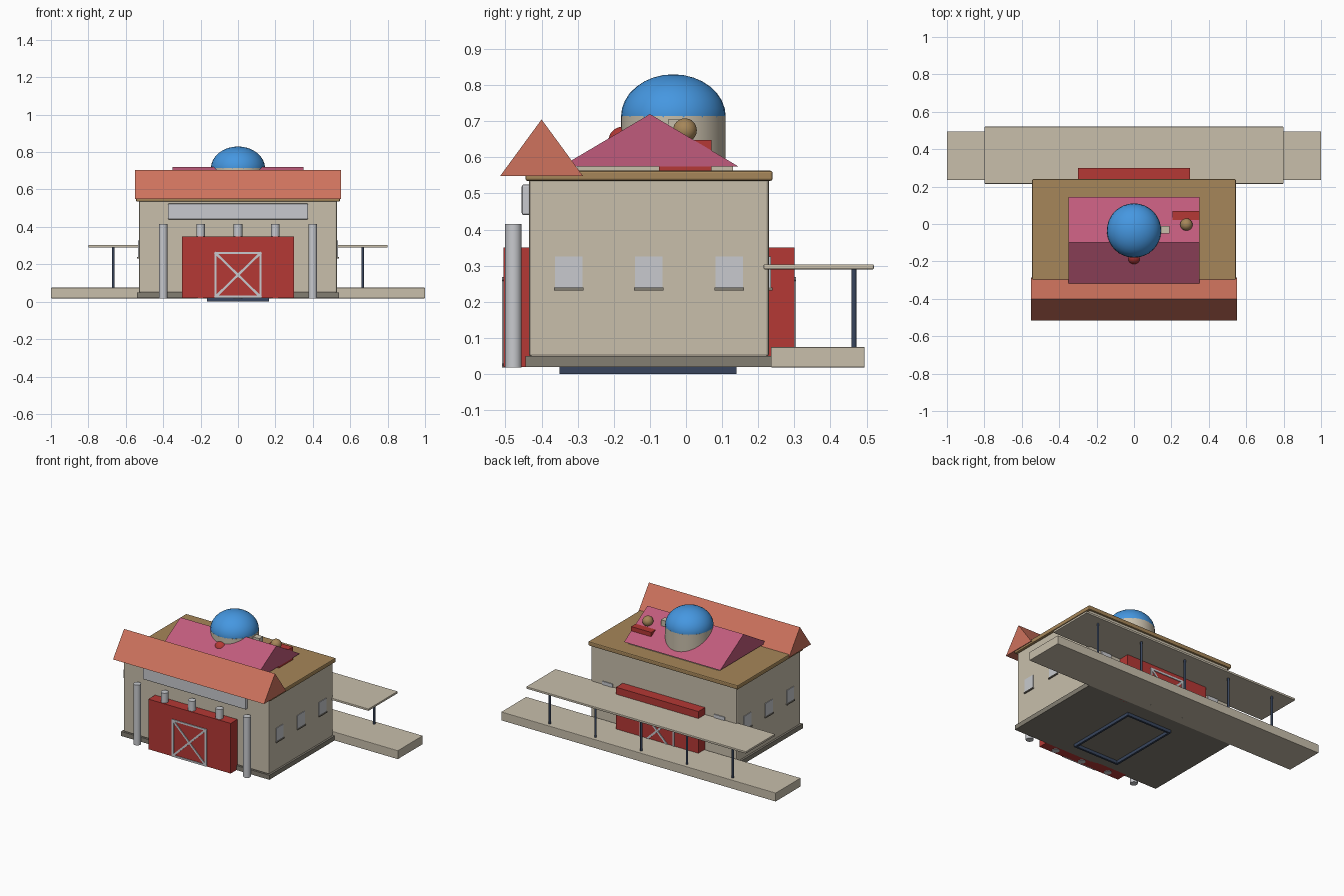
import bpy, bmesh, math
from mathutils import Matrix

cube = bpy.data.objects.get("Cube")
if cube:
    bpy.data.objects.remove(cube, do_unlink=True)


def material(name, rgb):
    m = bpy.data.materials.new(name)
    m.use_nodes = True
    m.diffuse_color = (*rgb, 1)
    m.node_tree.nodes["Principled BSDF"].inputs["Base Color"].default_value = (*rgb, 1)
    return m


cream = material("cream plaster", (0.58, 0.52, 0.41))
taupe = material("taupe stone", (0.23, 0.21, 0.17))
brown = material("brown roof", (0.38, 0.24, 0.10))
coral = material("coral tile", (0.62, 0.17, 0.11))
pink = material("pink tile", (0.53, 0.105, 0.20))
red = material("barn red", (0.46, 0.04, 0.035))
blue = material("dome blue", (0.06, 0.31, 0.75))
pale = material("pale grey", (0.58, 0.59, 0.62))
navy = material("navy steel", (0.04, 0.06, 0.11))


def finish(name, bm, mat, smooth=False, bevel=0):
    me = bpy.data.meshes.new(name)
    bmesh.ops.recalc_face_normals(bm, faces=bm.faces)
    bm.to_mesh(me)
    bm.free()
    me.materials.append(mat)
    ob = bpy.data.objects.new(name, me)
    bpy.context.collection.objects.link(ob)
    if bevel:
        mod = ob.modifiers.new("soft edges", "BEVEL")
        mod.width, mod.segments = bevel, 2
    if smooth:
        bpy.ops.object.select_all(action="DESELECT")
        ob.select_set(True)
        bpy.context.view_layer.objects.active = ob
        bpy.ops.object.shade_smooth_by_angle(angle=math.radians(35))
    return ob


def box(name, x, y, z, mat, bevel=0):
    """Box from (low, high) ranges on each axis."""
    bm = bmesh.new()
    bmesh.ops.create_cube(bm, size=1)
    for v in bm.verts:
        v.co = [r[0] if c < 0 else r[1] for c, r in zip(v.co, (x, y, z))]
    return finish(name, bm, mat, bevel=bevel)


def post(name, x, y, z, radius, mat, sides=24):
    bm = bmesh.new()
    place = Matrix.Translation((x, y, sum(z) / 2))
    bmesh.ops.create_cone(bm, cap_ends=True, segments=sides, radius1=radius,
                          radius2=radius, depth=z[1] - z[0], matrix=place)
    return finish(name, bm, mat, smooth=True)


def ball(name, at, size, mat):
    bm = bmesh.new()
    bmesh.ops.create_uvsphere(bm, u_segments=32, v_segments=16, radius=1,
                              matrix=Matrix.Translation(at) @ Matrix.Diagonal((*size, 1)))
    return finish(name, bm, mat, smooth=True)


def gable(name, half, y, z, mat):
    """Triangular prism with its ridge along x."""
    bm = bmesh.new()
    profile = ((y[0], z[0]), (y[1], z[0]), (sum(y) / 2, z[1]))
    face = bm.faces.new([bm.verts.new((-half, a, b)) for a, b in profile])
    ext = bmesh.ops.extrude_face_region(bm, geom=[face])
    bmesh.ops.translate(bm, vec=(2 * half, 0, 0),
                        verts=[v for v in ext["geom"] if isinstance(v, bmesh.types.BMVert)])
    return finish(name, bm, mat)


def bar(name, a, b, y, width, mat):
    """Thin flat strip in the xz plane from a to b."""
    dx, dz = b[0] - a[0], b[1] - a[1]
    bm = bmesh.new()
    place = (Matrix.Translation(((a[0] + b[0]) / 2, y, (a[1] + b[1]) / 2))
             @ Matrix.Rotation(-math.atan2(dz, dx), 4, "Y")
             @ Matrix.Diagonal((math.hypot(dx, dz) + width, 0.009, width, 1)))
    bmesh.ops.create_cube(bm, size=1, matrix=place)
    return finish(name, bm, mat)


# Main building
box("base", (-0.54, 0.54), (-0.445, 0.235), (0.02, 0.05), taupe)
box("walls", (-0.53, 0.53), (-0.435, 0.23), (0.048, 0.54), cream, 0.008)
box("flat_roof", (-0.545, 0.545), (-0.445, 0.24), (0.535, 0.563), brown, 0.006)
box("sign_panel", (-0.375, 0.375), (-0.455, -0.43), (0.44, 0.525), pale, 0.006)

# Roof pieces
gable("front_gable", 0.55, (-0.515, -0.285), (0.548, 0.705), coral)
box("roof_curb", (-0.33, 0.33), (-0.30, 0.13), (0.56, 0.576), cream)
gable("upper_roof", 0.35, (-0.345, 0.145), (0.575, 0.72), pink)
post("drum", 0, -0.035, (0.56, 0.715), 0.145, cream, 48)
ball("dome", (0, -0.035, 0.713), (0.145, 0.145, 0.117), blue)
ball("drum_ornament", (0, -0.175, 0.645), (0.04, 0.04, 0.04), red)
box("drum_bracket", (0.12, 0.19), (-0.05, -0.01), (0.665, 0.705), cream)
box("roof_box", (0.205, 0.35), (-0.075, 0.07), (0.56, 0.648), red)
ball("roof_ball", (0.28, -0.003, 0.675), (0.033, 0.033, 0.033), brown)

# Front and back entrances with framed cross-braced doors
for side, inner, outer in (("front", -0.43, -0.505), ("back", 0.22, 0.30)):
    box(side + "_entrance", (-0.30, 0.30), sorted((inner, outer)), (0.02, 0.35), red)
    w, low, high = 0.12, 0.026, 0.26
    corners = ((-w, low), (w, low), (w, high), (-w, high))
    for i, j in ((0, 1), (1, 2), (2, 3), (3, 0), (0, 2), (1, 3)):
        bar(side + "_door_brace", corners[i], corners[j], outer, 0.012, pale)

# Front columns
for x in (-0.4, -0.2, 0, 0.2, 0.4):
    post("front_column", x, -0.478, (0.018, 0.415), 0.023, pale)

# Side and back windows
for s in (-1, 1):
    for y in (-0.325, -0.103, 0.12):
        box("side_window", sorted((s * 0.525, s * 0.534)), (y - 0.038, y + 0.038),
            (0.237, 0.326), pale)
        box("side_sill", sorted((s * 0.525, s * 0.539)), (y - 0.041, y + 0.041),
            (0.232, 0.239), taupe)
    box("back_window", sorted((s * 0.37, s * 0.445)), (0.225, 0.236), (0.237, 0.326), pale)
    box("back_sill", sorted((s * 0.367, s * 0.448)), (0.225, 0.24), (0.232, 0.239), taupe)

# Rear platform and canopy
box("platform", (-1, 1), (0.235, 0.495), (0.018, 0.075), cream, 0.003)
box("canopy", (-0.8, 0.8), (0.215, 0.52), (0.29, 0.304), cream, 0.003)
for i in range(-2, 3):
    post("canopy_post", i / 3, 0.465, (0.07, 0.294), 0.007, navy, 12)

# Steel frame under the floor
for s in (-1, 1):
    box("floor_rail_long", sorted((s * 0.152, s * 0.165)), (-0.35, 0.14), (0, 0.022), navy)
    y = -0.105 + s * 0.2385
    box("floor_rail_short", (-0.152, 0.152), (y - 0.0065, y + 0.0065), (0, 0.022), navy)
